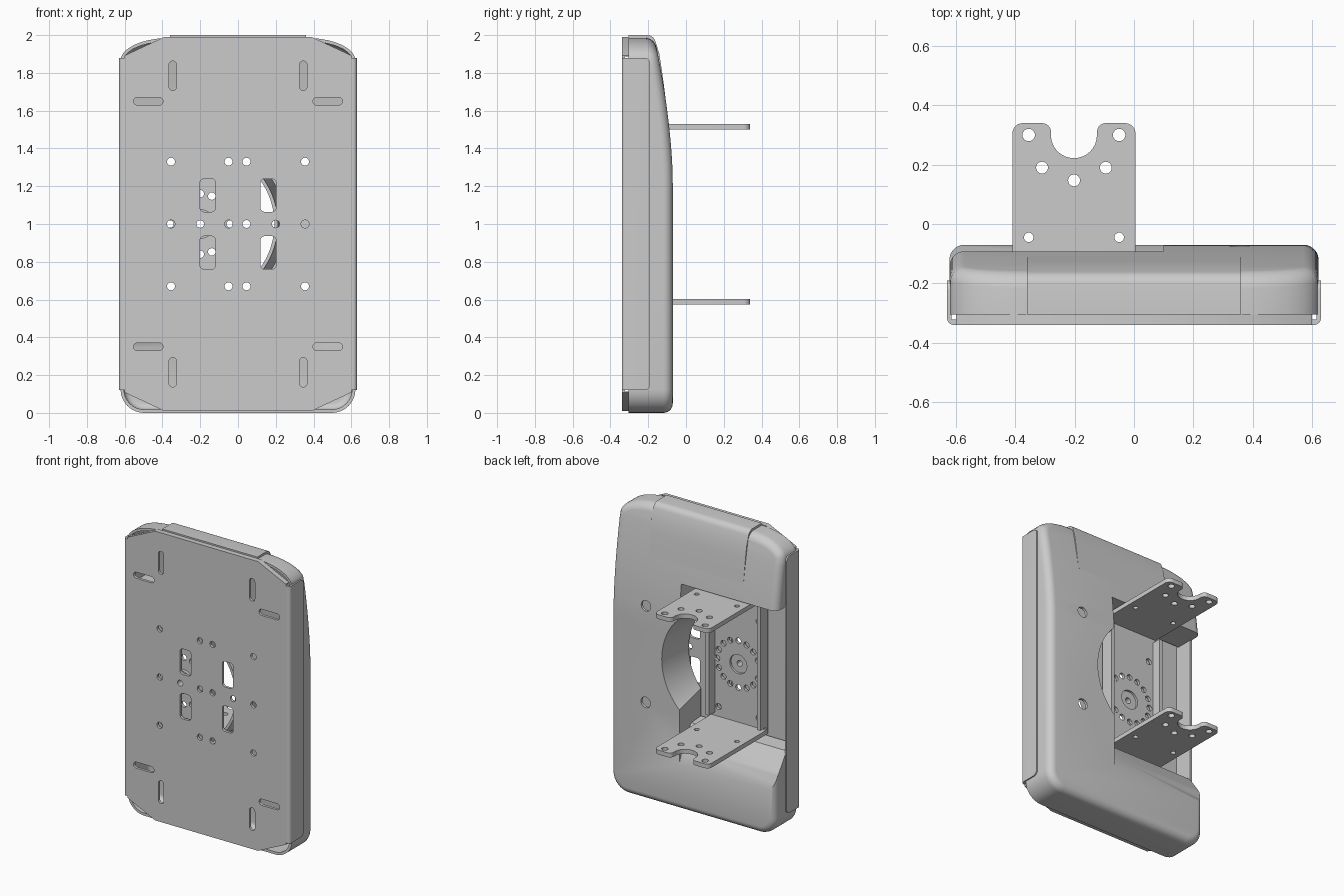
import bpy, bmesh
from math import sin, cos, pi, radians, tan, acos
from mathutils import Matrix, Vector

if "Cube" in bpy.data.objects:
    bpy.data.objects.remove(bpy.data.objects["Cube"])

AX = {'x': lambda p, d: (d, p[0], p[1]),
      'y': lambda p, d: (p[0], d, p[1]),
      'z': lambda p, d: (p[0], p[1], d)}


def finish(name, bm):
    bmesh.ops.recalc_face_normals(bm, faces=bm.faces)
    me = bpy.data.meshes.new(name)
    bm.to_mesh(me)
    bm.free()
    ob = bpy.data.objects.new(name, me)
    bpy.context.collection.objects.link(ob)
    return ob


def prism(name, loops, axis, a, b):
    """Extrude one or more closed 2D loops along an axis."""
    bm = bmesh.new()
    for pts in loops:
        lo = [bm.verts.new(AX[axis](p, a)) for p in pts]
        hi = [bm.verts.new(AX[axis](p, b)) for p in pts]
        bm.faces.new(lo)
        bm.faces.new(hi)
        for i in range(len(pts)):
            j = (i + 1) % len(pts)
            bm.faces.new((lo[i], lo[j], hi[j], hi[i]))
    return finish(name, bm)


def fillet(pts, n=8):
    """Round the corners of a polygon given as (x, y, radius)."""
    out = []
    for i, (x, y, r) in enumerate(pts):
        p = Vector((x, y))
        if r == 0:
            out.append(tuple(p))
            continue
        u = (Vector(pts[i - 1][:2]) - p).normalized()
        v = (Vector(pts[(i + 1) % len(pts)][:2]) - p).normalized()
        half = acos(max(-1, min(1, u.dot(v)))) / 2
        c = p + (u + v).normalized() * (r / sin(half))
        s, e = p + u * (r / tan(half)) - c, p + v * (r / tan(half)) - c
        sweep = s.angle_signed(e)
        for k in range(n + 1):
            out.append(tuple(c + Matrix.Rotation(-sweep * k / n, 2) @ s))
    return out


def rect(cx, cy, w, h, r=0):
    return fillet([(cx - w / 2, cy - h / 2, r), (cx + w / 2, cy - h / 2, r),
                   (cx + w / 2, cy + h / 2, r), (cx - w / 2, cy + h / 2, r)])


def circle(cx, cy, r, n=24):
    return [(cx + r * cos(2 * pi * i / n), cy + r * sin(2 * pi * i / n)) for i in range(n)]


def boolean(ob, cutter, op='DIFFERENCE'):
    m = ob.modifiers.new("cut", 'BOOLEAN')
    m.operation, m.object, m.solver = op, cutter, 'EXACT'
    bpy.context.view_layer.objects.active = ob
    bpy.ops.object.modifier_apply(modifier=m.name)
    bpy.data.objects.remove(cutter)


# ---- rear cover: lofted rings with a sloping back ----
def back_y(z):
    return -0.07 - 0.10 * max(0, (z - 1.22) / 0.78) ** 1.7


def half_outline(d):
    w, top, r = 0.622 - d, 1.985 - d, 0.125 - d
    ex, ez = 0.26 - d, 0.12 - d
    pts = [(w - r + r * sin(a), d + r - r * cos(a)) for a in [pi / 2 * i / 8 for i in range(9)]]
    z0, z1 = d + r, top - ez
    pts += [(w, z0 + (z1 - z0) * t) for t in [.3, .6] + [.62 + .03 * k for k in range(13)]]
    pts += [(w - ex + ex * cos(a), z1 + ez * sin(a)) for a in [pi / 2 * i / 10 for i in range(1, 11)]]
    return pts


def cover_solid(name, d0, front, r):
    bm = bmesh.new()
    rings = []
    for k in range(-1, 8):
        a = pi / 2 * max(k, 0) / 7
        half = half_outline(d0 + r * (1 - cos(a)))
        pts = half + [(-x, z) for x, z in reversed(half)]
        rings.append([bm.verts.new((x, front if k < 0 else back_y(z) - d0 - r * (1 - sin(a)), z))
                      for x, z in pts])
    n = len(rings[0])
    for A, B in zip(rings, rings[1:]):
        for i in range(n):
            j = (i + 1) % n
            bm.faces.new((A[i], A[j], B[j], B[i]))
    for R in (rings[0], rings[-1]):
        for i in range(n // 2 - 1):
            bm.faces.new((R[i], R[i + 1], R[n - 2 - i], R[n - 1 - i]))
    return finish(name, bm)


def opening(t):
    """Side opening plus the round swing clearance, grown by t."""
    prof = [(0, .19 - t), (-.07, .32 - t), (-.11, .42 - t), (-.2, .55 - t), (-.5, .57 - t),
            (-.5, 1.54 + t), (0, 1.54 + t)]
    slot = prism("cutter", [prof], 'x', -0.8, 0.1 + t)
    bm = bmesh.new()
    bmesh.ops.create_cone(bm, cap_ends=True, segments=64, radius1=.36 + t, radius2=.445 + t, depth=.5,
                          matrix=Matrix.Translation((-.2, -.25, 1)) @ Matrix.Rotation(-pi / 2, 4, 'X'))
    return slot, finish("cutter", bm)


cover = cover_solid("rear_cover", 0, -0.305, 0.05)
cavity = cover_solid("cavity", 0.018, -0.4, 0.035)
for c in opening(0.018):
    boolean(cavity, c)
boolean(cover, cavity)
for c in opening(0):
    boolean(cover, c)
boolean(cover, prism("cutter", [circle(.355, z, .036) for z in (.67, 1.33)], 'y', -.5, .2))

# raised panel on the top of the cover, fading into the slope
zs = [1.9, 1.82, 1.74, 1.66]
panel = [(-.305, 1.97), (-.305, 2.0)] + [(-.205 + .045 * sin(a), 1.955 + .045 * cos(a))
                                         for a in [pi / 2 * i / 6 for i in range(6)]]
panel += [(back_y(z) + .008 * (z - 1.66) / .24, z) for z in zs]
panel += [(back_y(z) - .015, z) for z in reversed(zs)] + [(-.19, 1.96), (-.215, 1.97)]
prism("cover_top_panel", [panel], 'x', -.36, .36)

# ---- front plate: shallow chamfered tray with slots and holes ----
def tray_outline(d):
    right = [(.39 - d / 2, .01 + d), (.6, .108 + d), (.6, 1.892 - d), (.39 - d / 2, 1.99 - d)]
    return right + [(-x, z) for x, z in reversed(right)]


plate = prism("front_plate", [tray_outline(0)], 'y', -.34, -.305)
boolean(plate, prism("cutter", [[(x * 1.03, z) for x, z in tray_outline(.014)]], 'y', -.322, -.2))
cuts = []
for s in (-1, 1):
    cuts += [rect(s * .475, z, .155, .042, .0205) for z in (.35, 1.65)]
    cuts += [rect(s * .345, z, .04, .155, .0195) for z in (.215, 1.785)]
    cuts += [rect(s * .16, z, .082, .175, .022) for z in (.848, 1.152)]
    cuts += [circle(s * .2, 1, .02)]
cuts += [circle(x, z, .021) for x in (-.355, -.05, .045, .355) for z in (.67, 1, 1.33)]
boolean(plate, prism("cutter", cuts, 'y', -.5, -.2))

# folded side flanges of the plate
for side, s in (("right", 1), ("left", -1)):
    prof = fillet([(.6, -.34, 0), (.63, -.34, .022), (.63, -.19, 0), (.615, -.19, 0),
                   (.615, -.322, 0), (.6, -.322, 0)])
    fl = prism(side + "_flange", [[(s * x, y) for x, y in prof]], 'z', .12, 1.88)
    boolean(fl, prism("cutter", [fillet([(-.5, .12, 0), (-.188, .12, .035), (-.188, 1.88, .035),
                                         (-.5, 1.88, 0)])], 'x', -1, 1), 'INTERSECT')

# ---- swivel bracket ----
swivel = prism("swivel_plate", [rect(-.2025, 1.05, .415, .9)], 'y', -.30, -.28)
holes = [circle(-.2 + .16 * cos(a), 1 + .16 * sin(a), .02, 16)
         for a in [2 * pi * i / 16 for i in range(16)]]
holes += [circle(x, z, .021) for x in (-.355, -.05) for z in (.67, 1.33)] + [circle(-.2, 1, .065)]
boolean(swivel, prism("cutter", holes, 'y', -.4, -.2))

disc = prism("pivot_disc", [circle(-.2, 1, .078, 40)], 'y', -.322, -.295)
boolean(disc, prism("cutter", [circle(-.2, 1, .02)], 'y', -.4, -.2))

for name, x in (("inner_rib", -.01), ("outer_rib", -.40)):
    prism(name, [rect(x, 1.05, .025, .85)], 'y', -.29, -.215)

arm = fillet([(-.41, -.30, 0), (.005, -.30, 0), (.005, .34, .035), (-.125, .34, .03),
              (-.125, .222, .077), (-.28, .222, .077), (-.28, .34, .03), (-.41, .34, .035)])
arm_holes = [circle(x, .3, .021) for x in (-.355, -.05)] + [circle(x, .19, .02) for x in (-.31, -.095)]
arm_holes += [circle(-.202, .147, .02)] + [circle(x, -.045, .016) for x in (-.355, -.05)]
for name, z in (("upper_arm", 1.5), ("lower_arm", .573)):
    ob = prism(name, [arm], 'z', z, z + .03)
    boolean(ob, prism("cutter", arm_holes, 'z', z - .1, z + .1))

# smooth rounded surfaces, keep edges crisp
bpy.ops.object.select_all(action='DESELECT')
for ob in bpy.context.scene.objects:
    ob.select_set(True)
    bpy.context.view_layer.objects.active = ob
bpy.ops.object.shade_smooth_by_angle(angle=radians(30))
